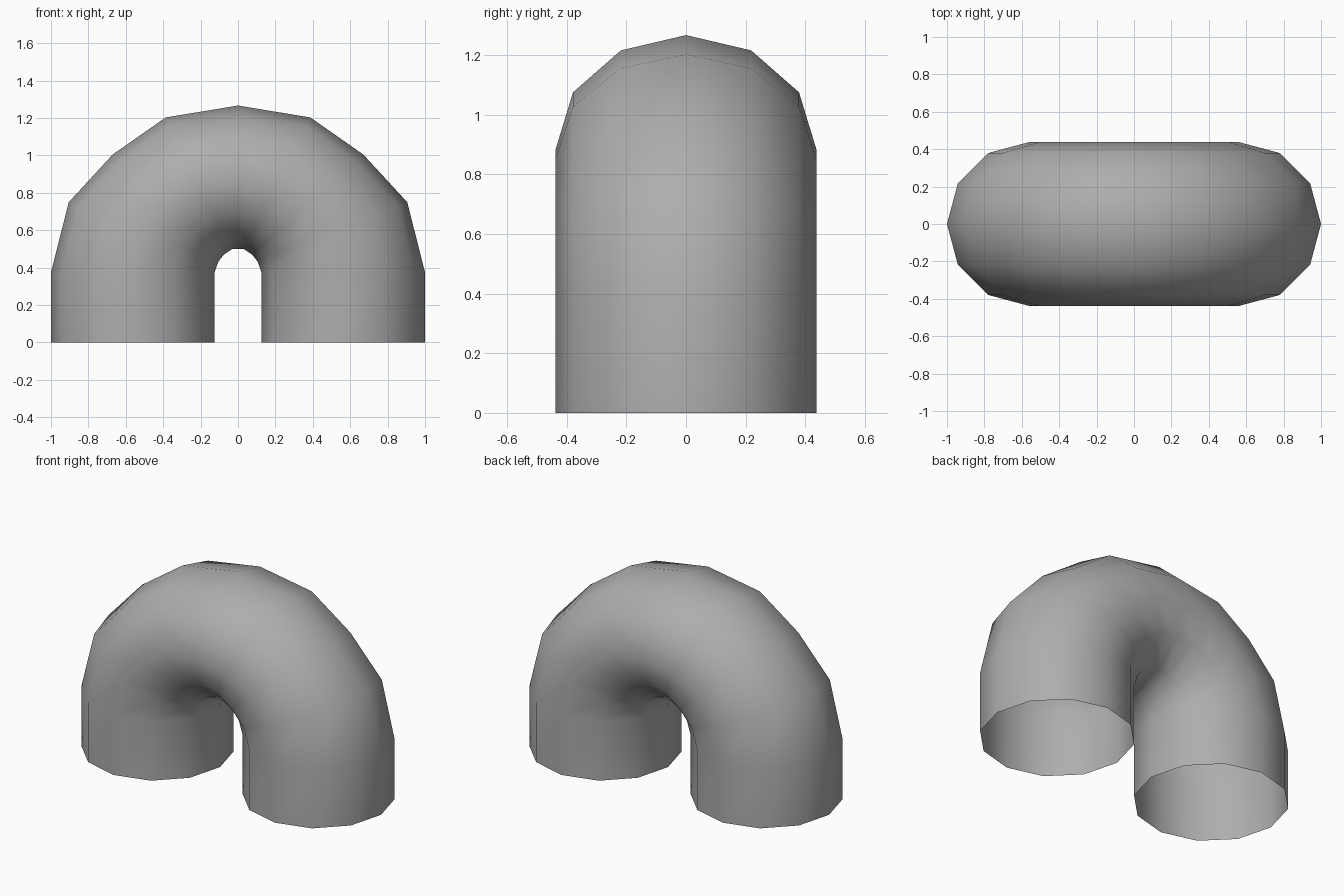
import bpy, bmesh, math
from mathutils import Vector

if "Cube" in bpy.data.objects:
    bpy.data.objects.remove(bpy.data.objects["Cube"], do_unlink=True)

grey = bpy.data.materials.new("plain grey")
grey.use_nodes = True
colour = (0.42, 0.42, 0.42, 1)
grey.diffuse_color = colour
grey.node_tree.nodes["Principled BSDF"].inputs["Base Color"].default_value = colour

SIDES, RADIUS = 12, 0.4375

# Outer and inner edge (x, z) of each ring, from the left foot up to the crown
half = [((1, 0), (0.125, 0)),
        ((1, 0.375), (0.125, 0.375)),
        ((0.905, 0.75), (0.105, 0.433)),
        ((0.67, 1.005), (0.075, 0.47)),
        ((0.387, 1.203), (0.03, 0.5)),
        ((0, 1.267), (0, 0.5))]
mirrored = [tuple((-x, z) for x, z in pair) for pair in half[-2::-1]]

# Open bent pipe: elliptical rings bridged along the arch
bm = bmesh.new()
rings = []
for outer, inner in half + mirrored:
    a, b = Vector((outer[0], 0, outer[1])), Vector((inner[0], 0, inner[1]))
    centre, reach = (a + b) / 2, (a - b) / 2
    ring = []
    for i in range(SIDES):
        t = math.tau * i / SIDES
        ring.append(bm.verts.new(centre + reach * math.cos(t) + Vector((0, RADIUS * math.sin(t), 0))))
    rings.append(ring)
for low, high in zip(rings, rings[1:]):
    for i in range(SIDES):
        j = (i + 1) % SIDES
        bm.faces.new((low[i], low[j], high[j], high[i]))
for face in bm.faces:
    face.smooth = True

mesh = bpy.data.meshes.new("bent_pipe")
bm.to_mesh(mesh)
bm.free()
mesh.materials.append(grey)
pipe = bpy.data.objects.new("bent_pipe", mesh)
bpy.context.collection.objects.link(pipe)
